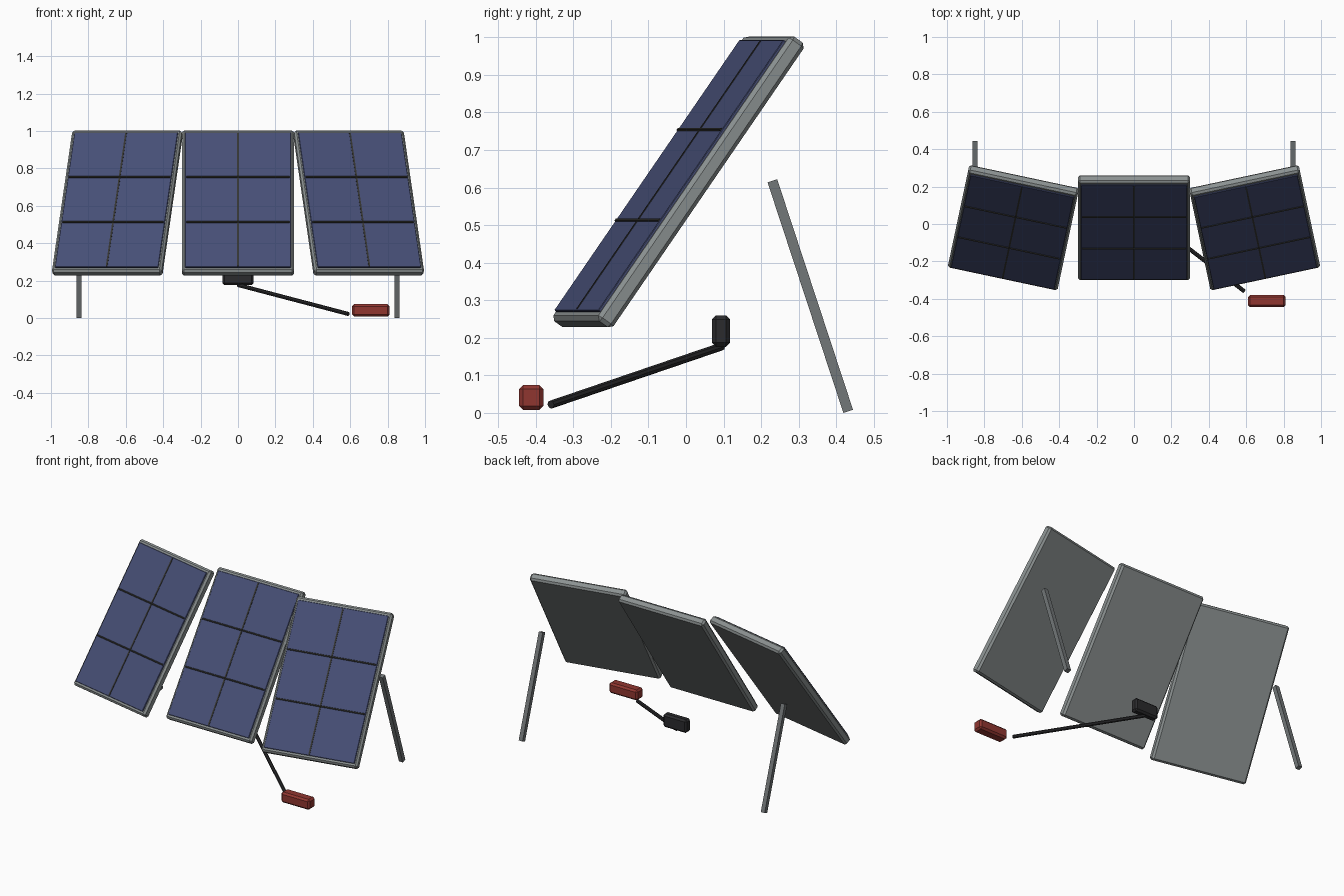
import bpy, math
from mathutils import Matrix, Vector

if "Cube" in bpy.data.objects:
    bpy.data.objects.remove(bpy.data.objects["Cube"])


def material(name, rgb):
    m = bpy.data.materials.new(name)
    m.diffuse_color = (*rgb, 1)
    m.use_nodes = True
    m.node_tree.nodes["Principled BSDF"].inputs["Base Color"].default_value = m.diffuse_color
    return m


FRAME = material("frame_grey", (0.26, 0.285, 0.285))
CELL = material("cell_blue", (0.062, 0.077, 0.18))
LINE = material("divider_dark", (0.036, 0.036, 0.032))
LEG = material("leg_grey", (0.17, 0.185, 0.19))
BLACK = material("black_plastic", (0.024, 0.024, 0.026))
RED = material("red_plastic", (0.28, 0.037, 0.03))


def box(name, size, mat, place, bevel=0.0):
    """Box of a given size, placed by a matrix, with optional chamfered edges."""
    bpy.ops.mesh.primitive_cube_add(size=1)
    o = bpy.context.object
    o.name = name
    o.data.transform(Matrix.Diagonal((*size, 1)))
    o.matrix_world = place
    o.data.materials.append(mat)
    if bevel:
        b = o.modifiers.new("chamfer", 'BEVEL')
        b.width = bevel
        b.segments = 1
    return o


def between(a, b):
    """Matrix at the middle of a-b with local z along it, and the length."""
    a, b = Vector(a), Vector(b)
    d = b - a
    return Matrix.Translation((a + b) / 2) @ d.to_track_quat('Z', 'Y').to_matrix().to_4x4(), d.length


T = Matrix.Translation

# Three tilted panels, the outer two turned inwards
for side, x, yaw in (("left", -0.645, -12), ("centre", 0, 0), ("right", 0.645, 12)):
    base = (T((x, -0.02, 0.615)) @ Matrix.Rotation(math.radians(yaw), 4, 'Z')
            @ Matrix.Rotation(math.radians(55), 4, 'X'))
    box(side + "_panel_frame", (0.6, 0.925, 0.05), FRAME, base, 0.011)
    box(side + "_panel_cells", (0.565, 0.88, 0.012), CELL, base @ T((0, 0, 0.026)), 0.002)
    # Dividers between the cells
    box(side + "_long_divider", (0.009, 0.87, 0.006), LINE, base @ T((0, 0, 0.031)))
    for i, y in enumerate((-0.147, 0.147)):
        box(f"{side}_cross_divider_{i + 1}", (0.555, 0.009, 0.008), LINE,
            base @ T((0, y, 0.032)), 0.002)

# Rear legs
for side, x in (("left", -0.85), ("right", 0.85)):
    place, length = between((x, 0.432, 0.004), (x, 0.23, 0.618))
    box(side + "_leg", (0.027, 0.027, length), LEG, place)

# Junction box, cable and plug
box("junction_box", (0.165, 0.048, 0.084), BLACK, T((0, 0.093, 0.218)), 0.011)
place, length = between((0, 0.095, 0.177), (0.59, -0.36, 0.022))
bpy.ops.mesh.primitive_cylinder_add(vertices=8, radius=0.011, depth=length)
cable = bpy.context.object
cable.name = "cable"
cable.matrix_world = place
cable.data.materials.append(BLACK)
box("plug", (0.2, 0.066, 0.066), RED, T((0.71, -0.412, 0.041)), 0.011)
